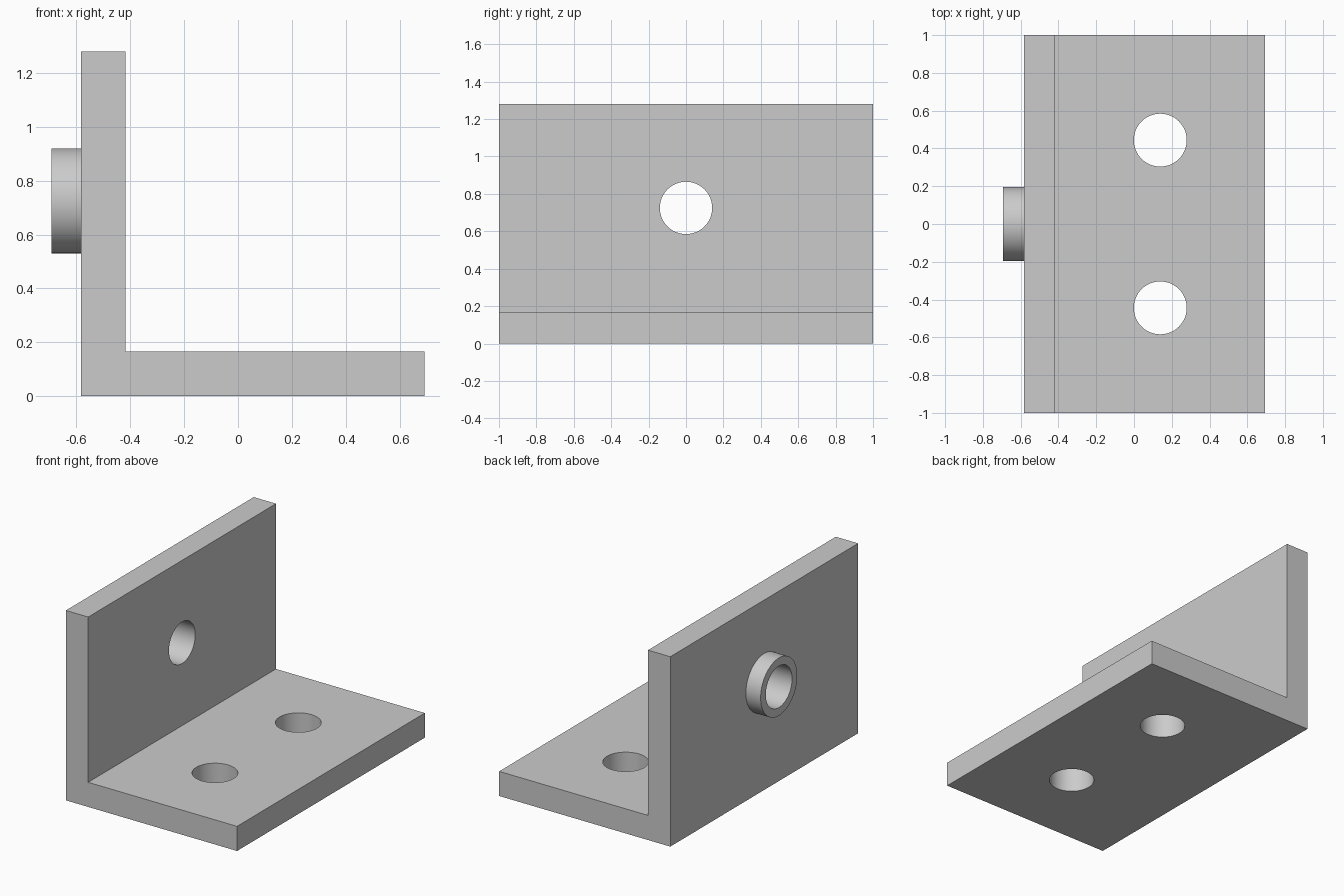
import bpy
import bmesh
from math import pi, radians

cube = bpy.data.objects.get("Cube")
if cube:
    bpy.data.objects.remove(cube, do_unlink=True)

grey = bpy.data.materials.new("plain grey")
grey.use_nodes = True
colour = (0.6, 0.6, 0.6, 1)
grey.diffuse_color = colour
grey.node_tree.nodes["Principled BSDF"].inputs["Base Color"].default_value = colour

WALL_X, INNER_X, EDGE_X = -0.583, -0.417, 0.693
THICK, HEIGHT = 0.166, 1.28
BOSS_X, BOSS_Z = -0.693, 0.725
HOLE_R = 0.14


def cylinder(name, radius, depth, location, along_x=False):
    bpy.ops.mesh.primitive_cylinder_add(
        vertices=64, radius=radius, depth=depth, location=location,
        rotation=(0, pi / 2 if along_x else 0, 0))
    obj = bpy.context.object
    obj.name = name
    obj.data.materials.append(grey)
    return obj


def combine(target, tool, operation):
    mod = target.modifiers.new(tool.name, 'BOOLEAN')
    mod.operation = operation
    mod.solver = 'EXACT'
    mod.object = tool
    bpy.context.view_layer.objects.active = target
    bpy.ops.object.modifier_apply(modifier=mod.name)
    bpy.data.objects.remove(tool, do_unlink=True)


# L-shaped plate: profile extruded along y
profile = [(WALL_X, 0), (EDGE_X, 0), (EDGE_X, THICK),
           (INNER_X, THICK), (INNER_X, HEIGHT), (WALL_X, HEIGHT)]
bm = bmesh.new()
face = bm.faces.new([bm.verts.new((x, -1, z)) for x, z in profile])
result = bmesh.ops.extrude_face_region(bm, geom=[face])
moved = [v for v in result["geom"] if isinstance(v, bmesh.types.BMVert)]
bmesh.ops.translate(bm, vec=(0, 2, 0), verts=moved)
bmesh.ops.recalc_face_normals(bm, faces=bm.faces)
mesh = bpy.data.meshes.new("angle_bracket")
bm.to_mesh(mesh)
bm.free()
bracket = bpy.data.objects.new("angle_bracket", mesh)
bpy.context.collection.objects.link(bracket)
mesh.materials.append(grey)

# Round boss on the outer wall, sunk halfway into the plate
boss_end = (WALL_X + INNER_X) / 2
combine(bracket, cylinder("boss", 0.195, boss_end - BOSS_X,
                          ((BOSS_X + boss_end) / 2, 0, BOSS_Z), True), 'UNION')

# Bore through the boss and wall
combine(bracket, cylinder("bore_cutter", HOLE_R, 0.6,
                          (boss_end, 0, BOSS_Z), True), 'DIFFERENCE')

# Two mounting holes in the base
for side in (-1, 1):
    combine(bracket, cylinder("base_hole_cutter", HOLE_R, 0.6,
                              (0.139, side * 0.444, THICK / 2)), 'DIFFERENCE')

bpy.ops.object.select_all(action='DESELECT')
bracket.select_set(True)
bpy.context.view_layer.objects.active = bracket
bpy.ops.object.shade_smooth_by_angle(angle=radians(30))
